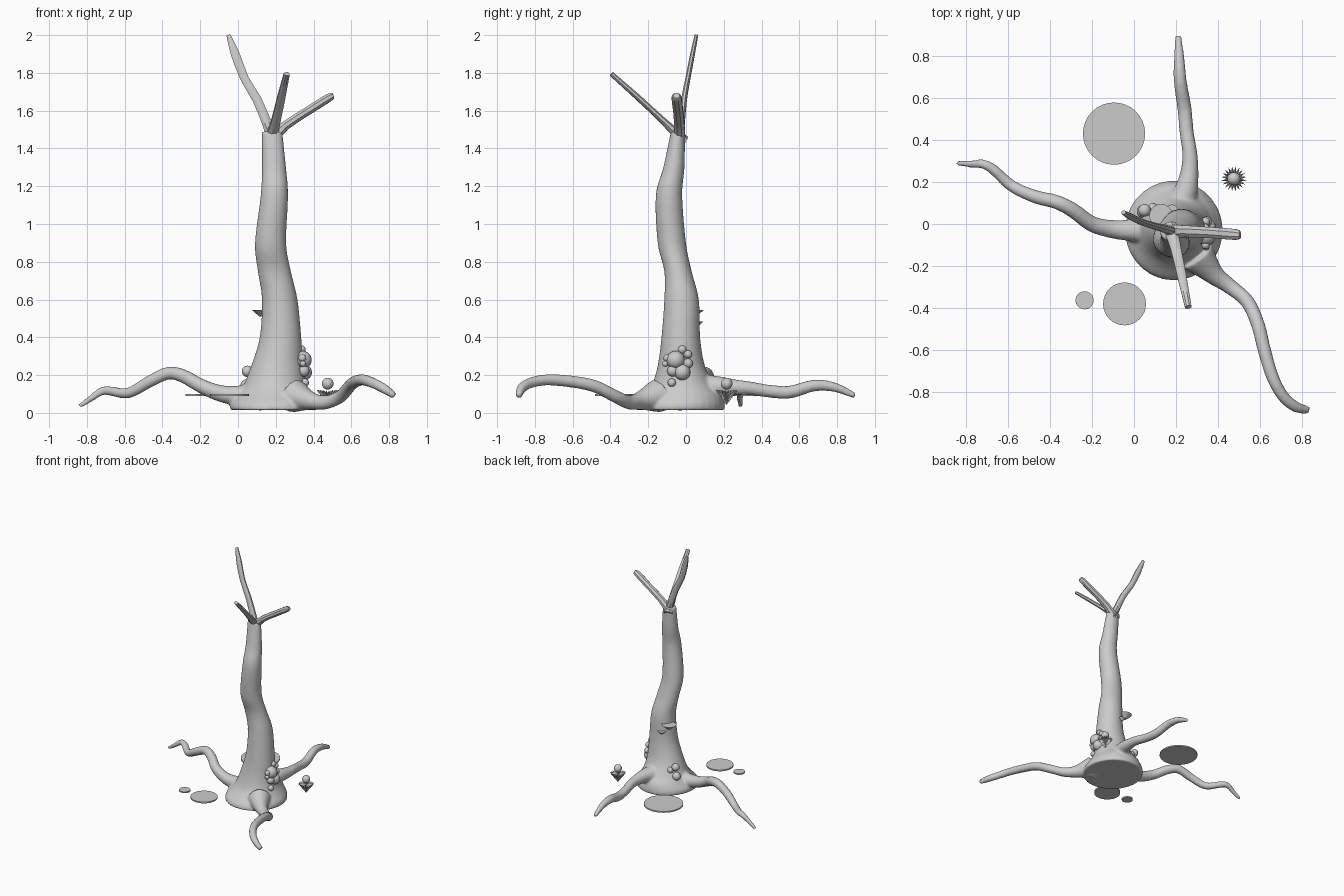
import bpy, bmesh
from math import sin, cos, pi
from mathutils import Vector


def spline(rows, n):
    """Catmull-Rom interpolation of tuples."""
    p = [rows[0]] + list(rows) + [rows[-1]]
    out = []
    for i in range(1, len(p) - 2):
        for k in range(n):
            t = k / n
            out.append([0.5 * (2 * b + (c - a) * t + (2*a - 5*b + 4*c - d) * t*t
                               + (3*b - a - 3*c + d) * t**3)
                        for a, b, c, d in zip(p[i-1], p[i], p[i+1], p[i+2])])
    return out + [list(rows[-1])]


def loft(bm, rows, sides, n, flat=False):
    """Tube through (x, y, z, rx, ry); flat keeps the rings horizontal."""
    rows = spline(rows, n)
    rings = []
    for i, (x, y, z, rx, ry) in enumerate(rows):
        u, v = Vector((1, 0, 0)), Vector((0, 1, 0))
        if not flat:
            t = (Vector(rows[min(i+1, len(rows)-1)][:3]) - Vector(rows[max(i-1, 0)][:3])).normalized()
            ref = Vector((0, 0, 1)) if abs(t.z) < 0.75 else Vector((0, 1, 0))
            u = ref.cross(t).normalized()
            v = t.cross(u)
        rings.append([bm.verts.new(Vector((x, y, z)) + u * rx * cos(2*pi*(k+.5)/sides)
                                   + v * ry * sin(2*pi*(k+.5)/sides)) for k in range(sides)])
    for a, b in zip(rings, rings[1:]):
        for k in range(sides):
            j = (k + 1) % sides
            bm.faces.new((a[k], a[j], b[j], b[k]))
    bm.faces.new(rings[0][::-1])
    bm.faces.new(rings[-1])


def finish(bm, name, angle=None):
    bmesh.ops.recalc_face_normals(bm, faces=bm.faces[:])
    me = bpy.data.meshes.new(name)
    bm.to_mesh(me)
    bm.free()
    ob = bpy.data.objects.new(name, me)
    bpy.context.collection.objects.link(ob)
    if angle:
        bpy.ops.object.select_all(action='DESELECT')
        ob.select_set(True)
        bpy.context.view_layer.objects.active = ob
        bpy.ops.object.shade_smooth_by_angle(angle=angle)
    return ob


# Trunk: x min, x max, y min, y max at each height
trunk = [(0.015, -0.04, 0.42, -0.27, 0.205), (0.05, -0.04, 0.42, -0.26, 0.205),
         (0.10, 0.00, 0.39, -0.215, 0.19), (0.15, 0.03, 0.365, -0.18, 0.15),
         (0.25, 0.07, 0.345, -0.15, 0.10), (0.40, 0.115, 0.335, -0.13, 0.075),
         (0.60, 0.127, 0.315, -0.115, 0.068), (0.75, 0.105, 0.28, -0.115, 0.03),
         (0.90, 0.09, 0.255, -0.15, 0.0), (1.15, 0.12, 0.265, -0.16, -0.02),
         (1.30, 0.127, 0.254, -0.12, -0.008), (1.49, 0.125, 0.235, -0.08, -0.005)]
bm = bmesh.new()
loft(bm, [((a+b)/2, (c+d)/2, z, (b-a)/2, (d-c)/2) for z, a, b, c, d in trunk], 32, 5, True)

# Three winding roots: x, y, z, radius
roots = [
    [(0.12, -0.03, 0.09, .08), (0, -0.03, 0.09, .055), (-.1, -.025, .105, .044), (-.2, 0, .145, .038),
     (-.29, .065, .195, .036), (-.37, .105, .21, .034), (-.47, .13, .165, .032),
     (-.58, .18, .105, .028), (-.67, .26, .115, .025), (-.72, .285, .115, .022),
     (-.78, .285, .075, .017), (-.84, .29, .035, .012)],
    [(0.30, -0.15, 0.09, .09), (.38, -.24, .065, .05), (.46, -.30, .055, .037), (.54, -.37, .085, .034),
     (.59, -.48, .14, .033), (.62, -.60, .165, .032), (.66, -.73, .175, .03),
     (.71, -.82, .16, .028), (.77, -.87, .13, .026), (.83, -.885, .09, .018)],
    [(0.21, 0.06, 0.13, .08), (.25, .17, .14, .055), (.265, .26, .135, .042), (.265, .34, .13, .036),
     (.25, .44, .115, .034), (.24, .55, .11, .034), (.22, .68, .145, .031),
     (.215, .79, .135, .025), (.21, .895, .09, .015)]]
for r in roots:
    loft(bm, [p + (p[3],) for p in r], 16, 4)
ob = finish(bm, "trunk_and_roots")
m = ob.modifiers.new("fuse", 'REMESH')
m.mode = 'VOXEL'
m.voxel_size = 0.009
m.use_smooth_shade = True
m = ob.modifiers.new("soften", 'SMOOTH')
m.factor, m.iterations = 0.5, 5

# Bare branches: x, y, z, half sizes
branches = {
    "left_branch": [(.19, -.04, 1.44, .035, .03), (.155, -.025, 1.53, .028, .02), (.10, -.01, 1.66, .026, .016),
                    (.035, .01, 1.77, .024, .014), (-.015, .035, 1.90, .025, .013), (-.05, .055, 2.0, .012, .01)],
    "front_branch": [(.17, -.01, 1.44, .036, .03), (.2, -.12, 1.545, .027, .018), (.23, -.26, 1.675, .023, .016),
                     (.258, -.395, 1.795, .017, .013)],
    "right_branch": [(.17, -.035, 1.44, .035, .035), (.25, -.035, 1.52, .03, .026), (.38, -.042, 1.605, .028, .024),
                     (.48, -.05, 1.668, .028, .024), (.505, -.05, 1.68, .018, .015)]}
for name, rows in branches.items():
    bm = bmesh.new()
    loft(bm, rows, 8, 2)
    finish(bm, name, 0.6)


def place(bm, x, y, z):
    bmesh.ops.translate(bm, verts=bm.verts[:], vec=(x, y, z))


def ball(name, x, y, z, r):
    bm = bmesh.new()
    bmesh.ops.create_uvsphere(bm, u_segments=20, v_segments=12, radius=r)
    place(bm, x, y, z)
    finish(bm, name, 1.0)


def disc(name, x, y, z, r1, r2, h):
    bm = bmesh.new()
    bmesh.ops.create_cone(bm, cap_ends=True, segments=32, radius1=r1, radius2=r2, depth=h)
    place(bm, x, y, z)
    finish(bm, name, 0.6)


# Bubble clusters on the bark
for y, z, r in [(-.055, .28, .048), (-.02, .215, .043), (-.02, .335, .022), (.01, .31, .022), (.01, .262, .026),
                (-.07, .222, .03), (-.11, .26, .016), (-.10, .29, .02), (-.075, .16, .022)]:
    ball("side_bubble", .345 + .1 * (.25 - z), y, z, r)
for x, y, z, r in [(.05, .065, .22, .03), (.045, .06, .145, .032), (.09, .075, .19, .024)]:
    ball("back_bubble", x, y, z, r)

# Shelf fungi
disc("upper_shelf_fungus", .128, .04, .528, .015, .055, .035)
disc("lower_shelf_fungus", .18, .06, .473, .008, .032, .022)

# Floating round pads
for x, y, r in [(-.095, .43, .148), (-.045, -.38, .102), (-.235, -.363, .043)]:
    disc("round_pad", x, y, .095, r, r, .011)

# Spiky flower: pointed star cup with a ball above
bm = bmesh.new()
N = 20
apex = bm.verts.new((0, 0, .042))
mid = bm.verts.new((0, 0, .105))
star = []
for k in range(2 * N):
    r, z = ((.06, .122) if k % 2 else (.036, .10))
    star.append(bm.verts.new((r * cos(pi*k/N), r * sin(pi*k/N), z)))
for k in range(2 * N):
    a, b = star[k], star[(k + 1) % (2 * N)]
    bm.faces.new((apex, b, a))
    bm.faces.new((mid, a, b))
place(bm, .475, .215, 0)
finish(bm, "flower_cup")
ball("flower_ball", .475, .215, .155, .031)
